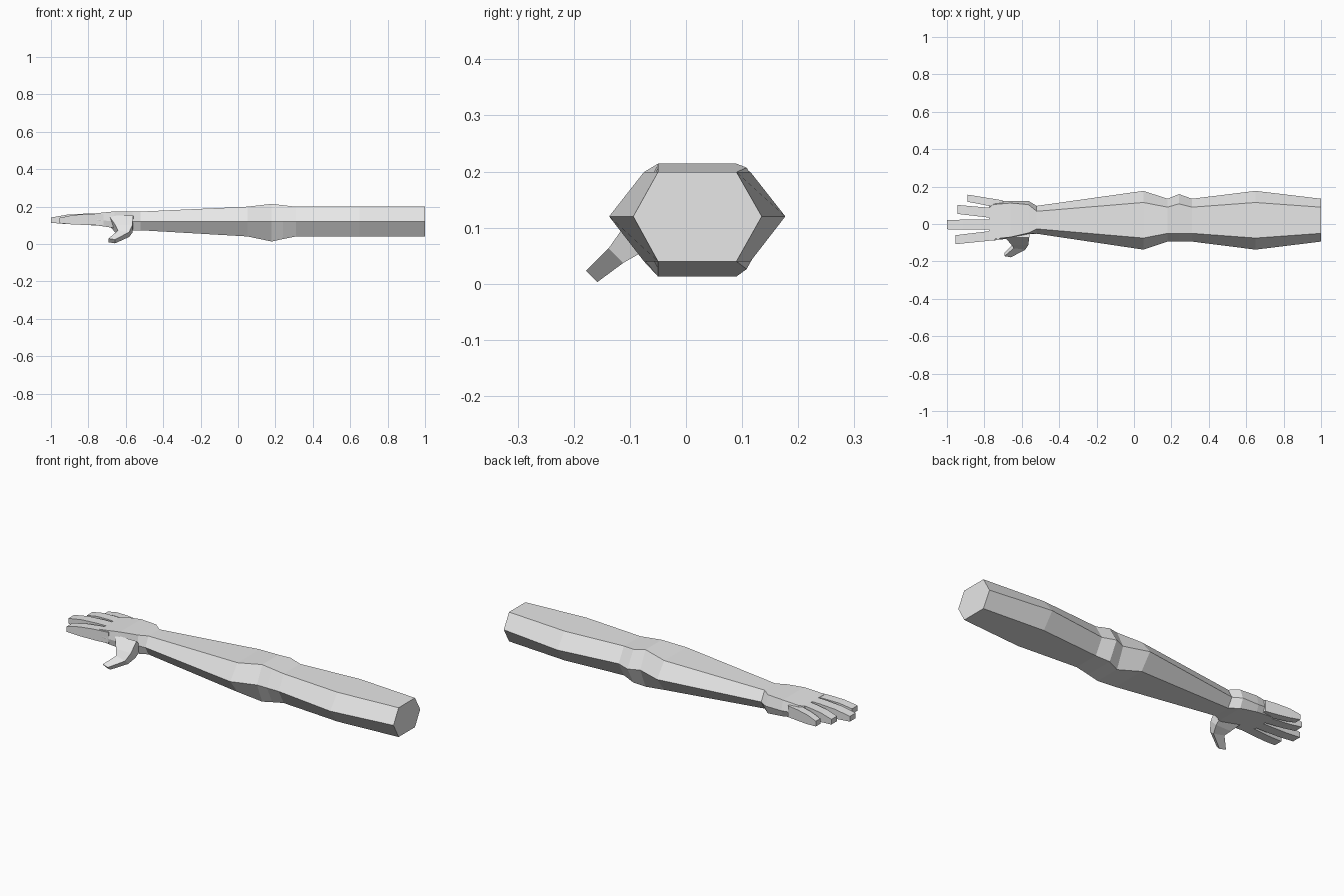
import bpy
import bmesh

if "Cube" in bpy.data.objects:
    bpy.data.objects.remove(bpy.data.objects["Cube"])

skin = bpy.data.materials.new("plain grey")
skin.diffuse_color = (0.8, 0.8, 0.8, 1.0)
skin.use_nodes = True
skin.node_tree.nodes["Principled BSDF"].inputs["Base Color"].default_value = skin.diffuse_color


def loft(name, rings):
    """Skin a closed tube with flat ends through matching rings of points."""
    bm = bmesh.new()
    loops = [[bm.verts.new(p) for p in ring] for ring in rings]
    n = len(loops[0])
    for a, b in zip(loops, loops[1:]):
        for i in range(n):
            j = (i + 1) % n
            bm.faces.new((a[i], a[j], b[j], b[i]))
    bm.faces.new(loops[0][::-1])
    bm.faces.new(loops[-1])
    bmesh.ops.recalc_face_normals(bm, faces=bm.faces[:])
    mesh = bpy.data.meshes.new(name)
    bm.to_mesh(mesh)
    bm.free()
    mesh.materials.append(skin)
    obj = bpy.data.objects.new(name, mesh)
    bpy.context.collection.objects.link(obj)
    return obj


def hexagon(x, front, flat_front, flat_back, back, low, high, mid=0.12):
    """Six-sided section with flat top and bottom, pointed front and back."""
    return [(x, front, mid), (x, flat_front, high), (x, flat_back, high),
            (x, back, mid), (x, flat_back, low), (x, flat_front, low)]


# Upper arm, elbow and forearm in one tube, shoulder end to wrist
loft("arm", [hexagon(*s) for s in (
    (1.00, -0.094, -0.050, 0.090, 0.135, 0.040, 0.199),
    (0.65, -0.137, -0.075, 0.115, 0.177, 0.040, 0.199),
    (0.31, -0.094, -0.050, 0.090, 0.135, 0.040, 0.199),
    (0.24, -0.094, -0.050, 0.108, 0.160, 0.026, 0.207),
    (0.18, -0.094, -0.050, 0.090, 0.135, 0.013, 0.214),
    (0.05, -0.137, -0.075, 0.115, 0.177, 0.040, 0.199),
    (-0.52, -0.052, -0.026, 0.068, 0.097, 0.073, 0.173),
)])

# Wrist flare and palm
loft("palm", [hexagon(*s) for s in (
    (-0.52, -0.052, -0.026, 0.068, 0.097, 0.073, 0.173),
    (-0.565, -0.055, -0.048, 0.104, 0.124, 0.073, 0.174),
    (-0.66, -0.076, -0.070, 0.112, 0.124, 0.085, 0.174),
    (-0.75, -0.088, -0.080, 0.104, 0.122, 0.098, 0.165, 0.128),
    (-0.775, -0.085, -0.080, 0.088, 0.092, 0.102, 0.162, 0.13),
)])


def finger(name, base, tip, half_base, half_tip, drop):
    """Tapering four-sided finger with two joints, base and tip as (x, y)."""
    rings = []
    for t, low, high in ((0, 0.102, 0.163), (0.35, 0.103, 0.162),
                         (0.7, 0.106, 0.156), (1, 0.113, 0.141)):
        x = base[0] + t * (tip[0] - base[0])
        y = base[1] + t * (tip[1] - base[1])
        h = half_base + t * (half_tip - half_base)
        rings.append([(x, y - h, low - drop), (x, y + h, low - drop),
                      (x, y + h, high - drop), (x, y - h, high - drop)])
    loft(name, rings)


finger("index_finger", (-0.72, -0.058), (-0.955, -0.084), 0.026, 0.024, 0.002)
finger("middle_finger", (-0.72, -0.003), (-1.0, -0.003), 0.028, 0.025, 0.0)
finger("ring_finger", (-0.72, 0.055), (-0.945, 0.078), 0.027, 0.024, 0.0)
finger("little_finger", (-0.70, 0.104), (-0.89, 0.138), 0.022, 0.019, 0.004)

# Thumb hanging forward and down, bent toward the fingertips
thumb_rings = []
for xa, xb, y, z, wide, shift in (
        (-0.69, -0.56, -0.045, 0.125, 0.026, 0.0),
        (-0.655, -0.565, -0.092, 0.080, 0.020, 0.0),
        (-0.642, -0.582, -0.122, 0.053, 0.013, 0.006),
        (-0.692, -0.658, -0.166, 0.015, 0.010, 0.004)):
    thumb_rings.append([
        (xa, y - wide + shift, z + wide + shift),
        (xb, y - wide - shift / 2, z + wide - shift / 2),
        (xb, y + wide - shift / 2, z - wide - shift / 2),
        (xa, y + wide + shift, z - wide + shift)])
loft("thumb", thumb_rings)
